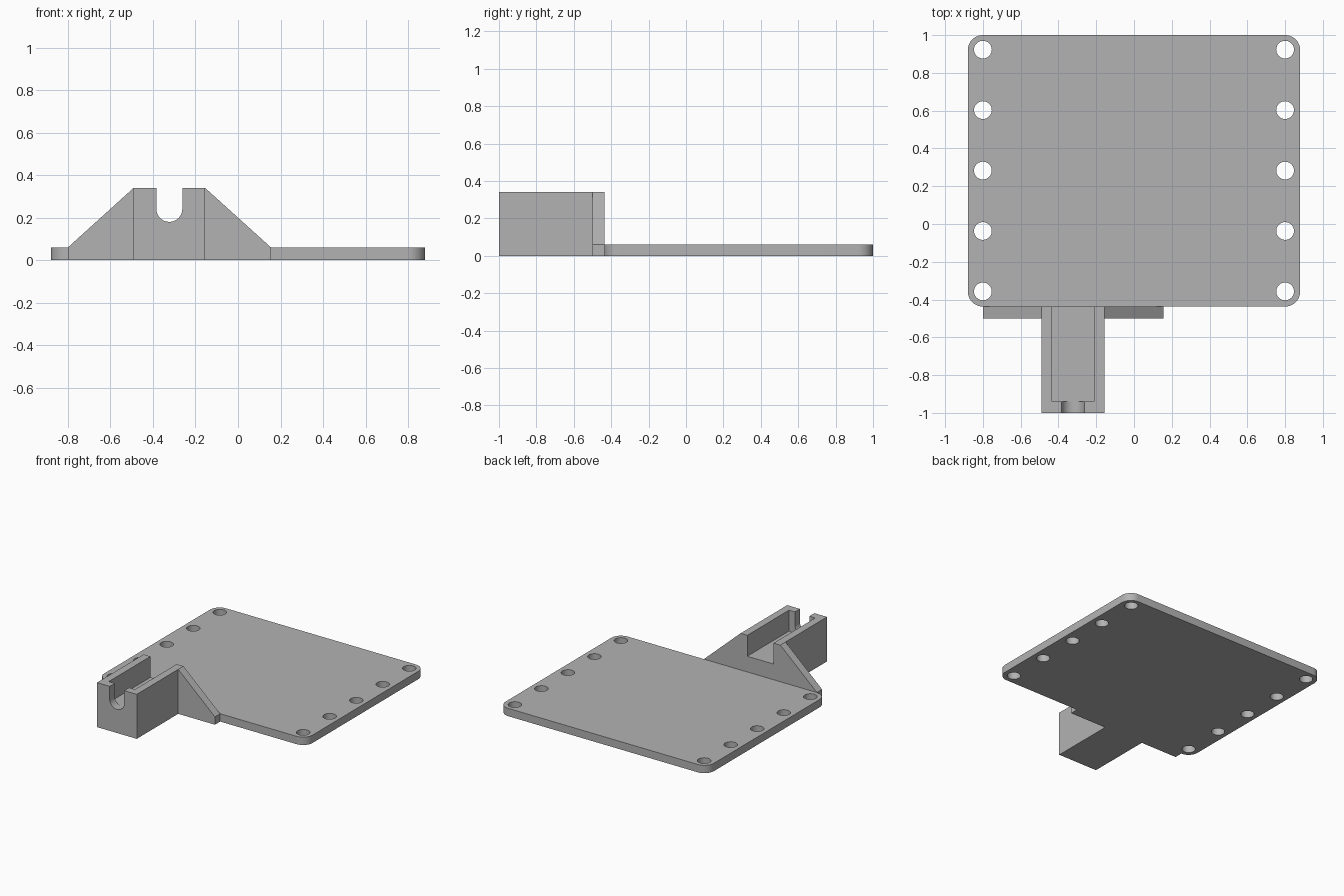
import bpy, bmesh
from math import pi, sin, cos, radians

cube = bpy.data.objects.get("Cube")
if cube:
    bpy.data.objects.remove(cube, do_unlink=True)

# Single grey plastic
grey = bpy.data.materials.new("light_grey")
grey.use_nodes = True
colour = (0.45, 0.45, 0.45, 1)
grey.diffuse_color = colour
grey.node_tree.nodes["Principled BSDF"].inputs["Base Color"].default_value = colour


def arc(cx, cy, r, start, end, steps):
    angles = [radians(start + (end - start) * i / steps) for i in range(steps + 1)]
    return [(cx + r * cos(a), cy + r * sin(a)) for a in angles]


def prism(name, outlines, low, high, along_y=False):
    """Extrude closed outlines along z (xy outlines) or along y (xz outlines)."""
    bm = bmesh.new()
    for outline in outlines:
        if along_y:
            verts = [bm.verts.new((u, low, v)) for u, v in outline]
            shift = (0, high - low, 0)
        else:
            verts = [bm.verts.new((u, v, low)) for u, v in outline]
            shift = (0, 0, high - low)
        face = bm.faces.new(verts)
        extruded = bmesh.ops.extrude_face_region(bm, geom=[face], use_keep_orig=True)
        moved = [g for g in extruded["geom"] if isinstance(g, bmesh.types.BMVert)]
        bmesh.ops.translate(bm, verts=moved, vec=shift)
    bmesh.ops.recalc_face_normals(bm, faces=bm.faces)
    mesh = bpy.data.meshes.new(name)
    bm.to_mesh(mesh)
    bm.free()
    mesh.materials.append(grey)
    obj = bpy.data.objects.new(name, mesh)
    bpy.context.collection.objects.link(obj)
    return obj


def rect(x0, x1, v0, v1):
    return [(x0, v0), (x1, v0), (x1, v1), (x0, v1)]


def combine(target, tool, operation):
    mod = target.modifiers.new(operation.lower(), "BOOLEAN")
    mod.operation, mod.solver, mod.object = operation, "EXACT", tool
    bpy.context.view_layer.objects.active = target
    bpy.ops.object.modifier_apply(modifier=mod.name)
    bpy.data.objects.remove(tool, do_unlink=True)


THICK, TOP, FLOOR = 0.06, 0.34, 0.18
FRONT, WALL, EDGE = -1.0, -0.5, -0.437
LEFT, RIGHT, MID = -0.491, -0.155, -0.323

# Rounded base plate
r = 0.08
corners = [(0.88 - r, 1 - r, 0), (r - 0.88, 1 - r, 90),
           (r - 0.88, EDGE + r, 180), (0.88 - r, EDGE + r, 270)]
outline = [p for x, y, a in corners for p in arc(x, y, r, a, a + 90, 10)]
plate = prism("mounting_plate", [outline], 0, THICK)

# Sloped gusset wall along the front edge, and the holder block
gusset = prism("gusset_wall", [[(-0.8, 0), (0.155, 0), (0.155, THICK), (RIGHT, TOP),
                                (LEFT, TOP), (-0.8, THICK)]], WALL, EDGE, True)
block = prism("holder_block", [rect(LEFT, RIGHT, 0, TOP)], FRONT, EDGE, True)
combine(gusset, block, "UNION")

# Channel open at the back, and round-bottomed slot in the front wall
channel = prism("channel_cutter", [rect(MID - 0.111, MID + 0.111, FLOOR, 0.5)],
                -0.94, EDGE + 0.1, True)
combine(gusset, channel, "DIFFERENCE")
slot_r = 0.061
slot = arc(MID, FLOOR + slot_r, slot_r, 180, 360, 20) + [(MID + slot_r, 0.5), (MID - slot_r, 0.5)]
combine(gusset, prism("slot_cutter", [slot], FRONT - 0.1, -0.9, True), "DIFFERENCE")
combine(plate, gusset, "UNION")

# Two rows of five screw holes
holes = [arc(side * 0.8, -0.357 + 0.32 * i, 0.047, 0, 348.75, 31)
         for side in (-1, 1) for i in range(5)]
combine(plate, prism("hole_cutter", holes, -0.1, 0.2), "DIFFERENCE")

# Clean up flat faces and keep edges crisp
bm = bmesh.new()
bm.from_mesh(plate.data)
bmesh.ops.remove_doubles(bm, verts=bm.verts, dist=0.0001)
bmesh.ops.dissolve_limit(bm, angle_limit=radians(0.5), verts=bm.verts, edges=bm.edges)
bm.to_mesh(plate.data)
bm.free()
bpy.ops.object.select_all(action="DESELECT")
plate.select_set(True)
bpy.context.view_layer.objects.active = plate
bpy.ops.object.shade_smooth_by_angle(angle=radians(30))
